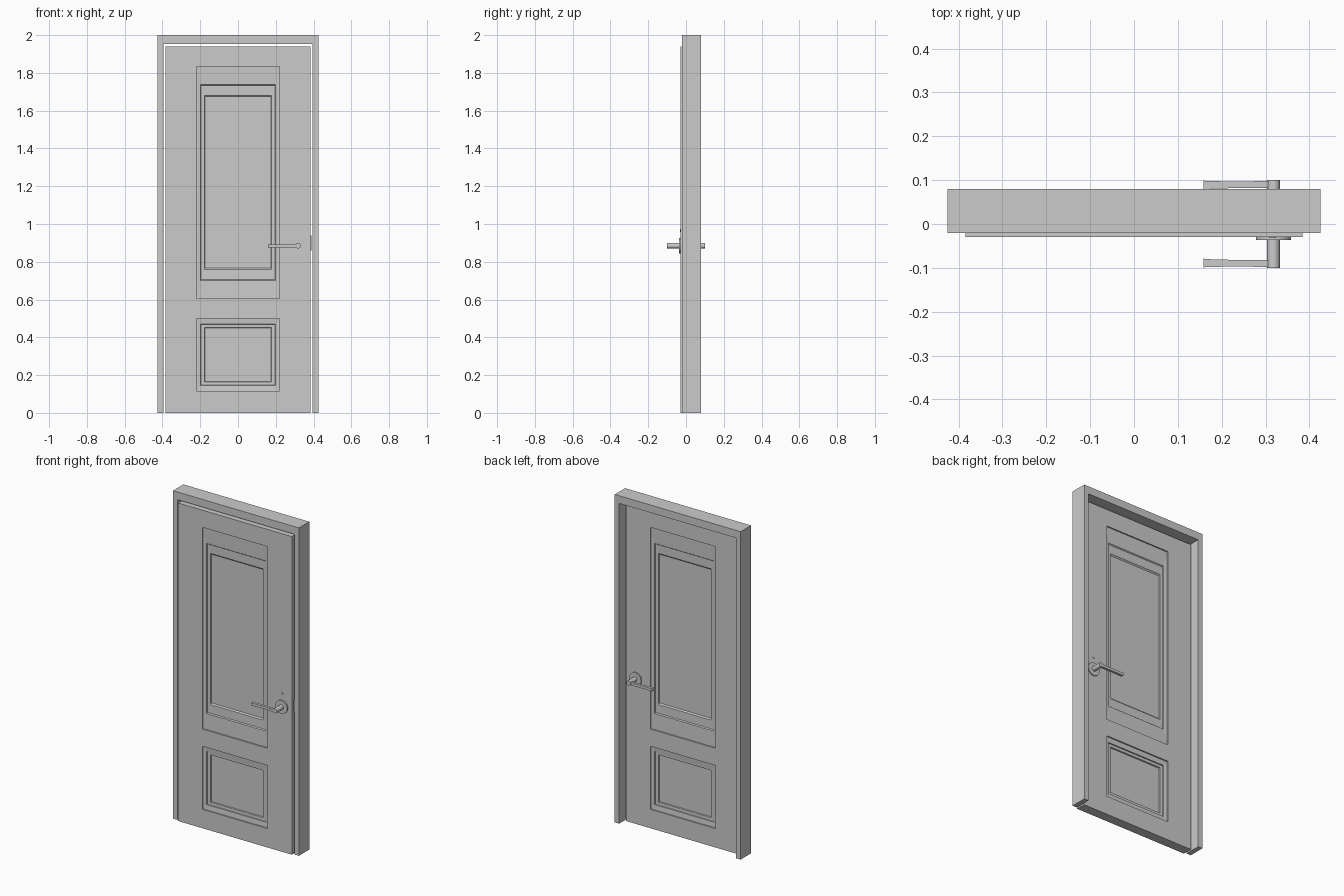
import bpy, bmesh
from math import pi
from mathutils import Matrix

if "Cube" in bpy.data.objects:
    bpy.data.objects.remove(bpy.data.objects["Cube"])


def finish(bm, name, smooth=False, mirror_y=False):
    bmesh.ops.remove_doubles(bm, verts=bm.verts, dist=1e-5)
    bmesh.ops.recalc_face_normals(bm, faces=bm.faces)
    me = bpy.data.meshes.new(name)
    bm.to_mesh(me)
    bm.free()
    ob = bpy.data.objects.new(name, me)
    bpy.context.collection.objects.link(ob)
    if mirror_y:
        m = ob.modifiers.new("both_sides", 'MIRROR')
        m.use_axis = (False, True, False)
    if smooth:
        bpy.ops.object.select_all(action='DESELECT')
        ob.select_set(True)
        bpy.context.view_layer.objects.active = ob
        bpy.ops.object.shade_smooth_by_angle()
    return ob


def prism(bm, pts, axis, a, b):
    """Extrude a 2D profile along 'y' (pts are x,z) or 'z' (pts are x,y)."""
    def co(p, t):
        return (p[0], t, p[1]) if axis == 'y' else (p[0], p[1], t)
    f = bm.faces.new([bm.verts.new(co(p, a)) for p in pts])
    g = bmesh.ops.extrude_face_region(bm, geom=[f])
    # extruded copy goes to the far end, original face is kept as a cap
    for v in g['geom']:
        if isinstance(v, bmesh.types.BMVert):
            if axis == 'y':
                v.co.y = b
            else:
                v.co.z = b
    if not f.is_valid or f not in bm.faces[:]:
        return


def rod(bm, x, z, r, y0, y1, seg=32, r2=None):
    mat = Matrix.Translation((x, (y0 + y1) / 2, z)) @ Matrix.Rotation(pi / 2, 4, 'X')
    bmesh.ops.create_cone(bm, cap_ends=True, segments=seg, radius1=r,
                          radius2=r2 or r, depth=abs(y1 - y0), matrix=mat)


# Door frame: upside-down U profile pushed through the wall depth
bm = bmesh.new()
half = [(0.425, 0), (0.425, 2.0)]
inner = [(0.395, 1.953), (0.395, 0)]
u = half + [(-x, z) for x, z in half[::-1]] + [(-x, z) for x, z in inner[::-1]] + inner
prism(bm, u, 'y', -0.02, 0.08)
finish(bm, "door_frame")

# Door leaf: flat stiles and rails around two stepped, sunken panels per side
W, H, T = 0.384, 1.94, 0.03
PX = 0.22
PANELS = {1: (0.115, 0.50), 3: (0.605, 1.835)}
xs = [-W, -PX, PX, W]
zs = [0, 0.115, 0.50, 0.605, 1.835, H]
# inset fraction across, inset fraction up, depth below the face
RINGS = [(0, 0, 0), (0, 0, 0.008), (0.05, 0.078, 0.011), (0.055, 0.082, 0.017),
         (0.095, 0.125, 0.018), (0.102, 0.131, 0.025)]

bm = bmesh.new()


def quad(*cos):
    bm.faces.new([bm.verts.new(c) for c in cos])


def rect(x0, x1, z0, z1, y):
    return [(x0, y, z0), (x1, y, z0), (x1, y, z1), (x0, y, z1)]


for s in (-1, 1):
    for i in range(3):
        for j in range(5):
            if i == 1 and j in PANELS:
                z0, z1 = PANELS[j]
                w, h = 2 * PX, z1 - z0
                loops = [rect(-PX + fx * w, PX - fx * w, z0 + fz * h, z1 - fz * h, s * (T - d))
                         for fx, fz, d in RINGS]
                for a, b in zip(loops, loops[1:]):
                    for k in range(4):
                        n = (k + 1) % 4
                        quad(a[k], a[n], b[n], b[k])
                quad(*loops[-1])
            else:
                quad(*rect(xs[i], xs[i + 1], zs[j], zs[j + 1], s * T))
for a, b in zip(xs, xs[1:]):
    for z in (0, H):
        quad((a, -T, z), (b, -T, z), (b, T, z), (a, T, z))
for a, b in zip(zs, zs[1:]):
    for x in (-W, W):
        quad((x, -T, a), (x, T, a), (x, T, b), (x, -T, b))
finish(bm, "door_leaf")

# Handle centre
HX, HZ = 0.318, 0.885

# Round rose plates on both faces
bm = bmesh.new()
rod(bm, HX, HZ, 0.04, -0.028, -0.037)
finish(bm, "handle_rose", smooth=True, mirror_y=True)

# Handle necks
bm = bmesh.new()
rod(bm, HX, HZ, 0.0145, -0.03, -0.1)
finish(bm, "handle_neck", smooth=True, mirror_y=True)

# Levers: slim bar, slightly thicker at the tip
bm = bmesh.new()
lever = [(0.158, -0.1), (0.163, -0.098), (0.23, -0.097), (0.318, -0.098),
         (0.318, -0.082), (0.23, -0.082), (0.163, -0.08), (0.158, -0.078)]
prism(bm, lever, 'z', 0.876, 0.892)
finish(bm, "handle_lever", mirror_y=True)

# Small lock cylinders above the handles
bm = bmesh.new()
rod(bm, HX - 0.002, 0.965, 0.008, -0.029, -0.0315, 20)
finish(bm, "lock_cylinder", smooth=True, mirror_y=True)

# Latch plate on the door edge
bm = bmesh.new()
bmesh.ops.create_cube(bm, size=1, matrix=Matrix.Translation((0.386, 0, 0.9))
                      @ Matrix.Diagonal((0.008, 0.024, 0.08, 1)))
finish(bm, "latch_plate")
